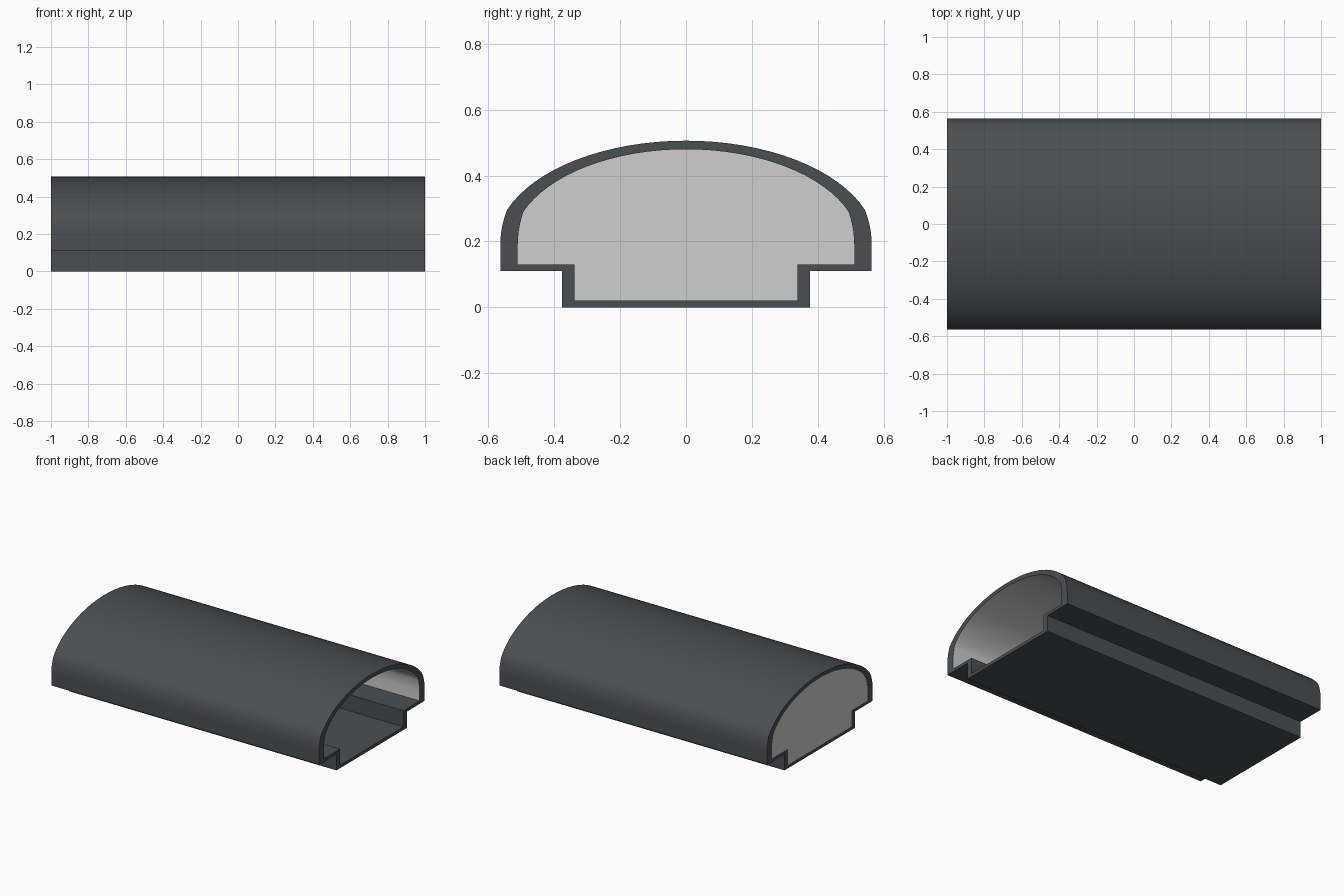
import bpy, bmesh, math

if "Cube" in bpy.data.objects:
    bpy.data.objects.remove(bpy.data.objects["Cube"])


def material(name, rgb):
    m = bpy.data.materials.new(name)
    m.diffuse_color = (*rgb, 1)
    m.use_nodes = True
    m.node_tree.nodes["Principled BSDF"].inputs["Base Color"].default_value = m.diffuse_color
    return m


dark = material("dark slate", (0.065, 0.078, 0.086))
light = material("light grey", (0.62, 0.62, 0.62))


def half_profile(foot, foot_z, side, shelf_z, knee, top, n=16):
    """Right half from the bottom outwards: foot, shelf, side, flare, arch."""
    pts = [(foot, foot_z), (foot, shelf_z), (side, shelf_z), (side, 0.19)]
    ky, kz = knee
    # gentle lean from the upright side to the knee
    for i in range(1, 5):
        t = i / 5
        pts.append((side - (side - ky) * t * t, 0.19 + (kz - 0.19) * t))
    # elliptical arch from the knee to the crown
    cz = 0.19
    b = top - cz
    a0 = math.asin((kz - cz) / b)
    a = ky / math.cos(a0)
    for i in range(n + 1):
        ang = a0 + (math.pi / 2 - a0) * i / n
        pts.append((a * math.cos(ang), cz + b * math.sin(ang)))
    return pts


def full(half):
    return half + [(-y, z) for y, z in reversed(half[:-1])]


outer = full(half_profile(0.377, 0.0, 0.564, 0.11, (0.544, 0.295), 0.506))
inner = full(half_profile(0.338, 0.021, 0.511, 0.13, (0.494, 0.29), 0.48))
count = len(outer)


def finish(bm, name, mats):
    me = bpy.data.meshes.new(name)
    bm.to_mesh(me)
    bm.free()
    for m in mats:
        me.materials.append(m)
    ob = bpy.data.objects.new(name, me)
    bpy.context.collection.objects.link(ob)
    bpy.ops.object.select_all(action='DESELECT')
    ob.select_set(True)
    bpy.context.view_layer.objects.active = ob
    bpy.ops.object.shade_smooth_by_angle(angle=math.radians(30))


# Hollow tunnel shell, with a light lining inside the arch
bm = bmesh.new()
rings = [[bm.verts.new((x, y, z)) for y, z in prof]
         for x, prof in ((-1, outer), (1, outer), (1, inner), (-1, inner))]
for k in range(4):
    r0, r1 = rings[k], rings[(k + 1) % 4]
    for i in range(count):
        j = (i + 1) % count
        f = bm.faces.new((r0[i], r0[j], r1[j], r1[i]))
        if k == 2 and 2 <= i <= count - 4:
            f.material_index = 1
bmesh.ops.recalc_face_normals(bm, faces=bm.faces)
finish(bm, "tunnel_shell", (dark, light))

# Thin end wall closing the far end
bm = bmesh.new()
face = bm.faces.new([bm.verts.new((-0.999, y, z)) for y, z in inner])
ext = bmesh.ops.extrude_face_region(bm, geom=[face])
bmesh.ops.translate(bm, vec=(0.005, 0, 0),
                    verts=[v for v in ext["geom"] if isinstance(v, bmesh.types.BMVert)])
bmesh.ops.recalc_face_normals(bm, faces=bm.faces)
finish(bm, "end_wall", (light,))
